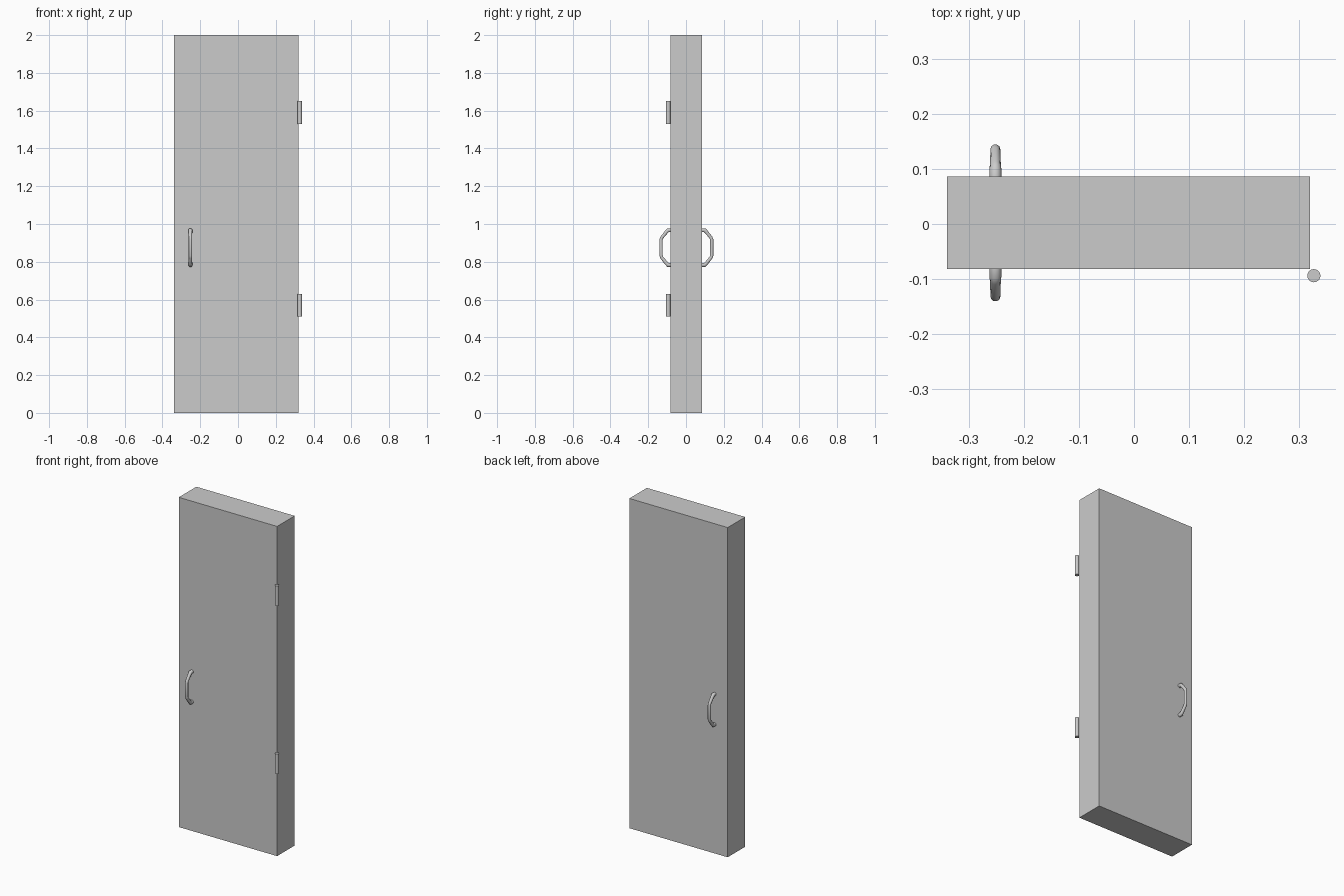
import bpy, math

if "Cube" in bpy.data.objects:
    bpy.data.objects.remove(bpy.data.objects["Cube"])

# door panel
X0, X1, Y0, Y1 = -0.34, 0.32, -0.082, 0.086
bpy.ops.mesh.primitive_cube_add(size=1, location=((X0 + X1) / 2, (Y0 + Y1) / 2, 1))
door = bpy.context.object
door.name = "door_panel"
door.scale = (X1 - X0, Y1 - Y0, 2)
bpy.ops.object.transform_apply(location=False, rotation=False, scale=True)

# hinge barrels on the front right edge
for name, z in (("lower_hinge", 0.57), ("upper_hinge", 1.59)):
    bpy.ops.mesh.primitive_cylinder_add(vertices=16, radius=0.012, depth=0.12,
                                        location=(0.327, -0.094, z))
    bpy.context.object.name = name
    bpy.ops.object.shade_smooth_by_angle(angle=math.radians(40))


# pull handle: bent bar, path given as (distance from door face, height from handle centre)
def handle(name, face_y, side):
    half = [(-0.004, 0.092, 1.1), (0.013, 0.092, 1.1), (0.021, 0.084, 1.0),
            (0.046, 0.053, 0.9), (0.050, 0.043, 0.9)]
    path = half + [(d, -z, r) for d, z, r in reversed(half)]
    curve = bpy.data.curves.new(name, "CURVE")
    curve.dimensions = "3D"
    curve.bevel_depth = 0.01
    curve.bevel_resolution = 3
    curve.use_fill_caps = True
    spline = curve.splines.new("POLY")
    spline.points.add(len(path) - 1)
    for p, (d, z, r) in zip(spline.points, path):
        p.co = (-0.252, face_y + side * d, 0.875 + z, 1)
        p.radius = r
    ob = bpy.data.objects.new(name, curve)
    bpy.context.collection.objects.link(ob)
    bpy.ops.object.select_all(action="DESELECT")
    ob.select_set(True)
    bpy.context.view_layer.objects.active = ob
    bpy.ops.object.convert(target="MESH")
    bpy.ops.object.shade_smooth_by_angle(angle=math.radians(50))


handle("front_handle", Y0, -1)
handle("back_handle", Y1, 1)
